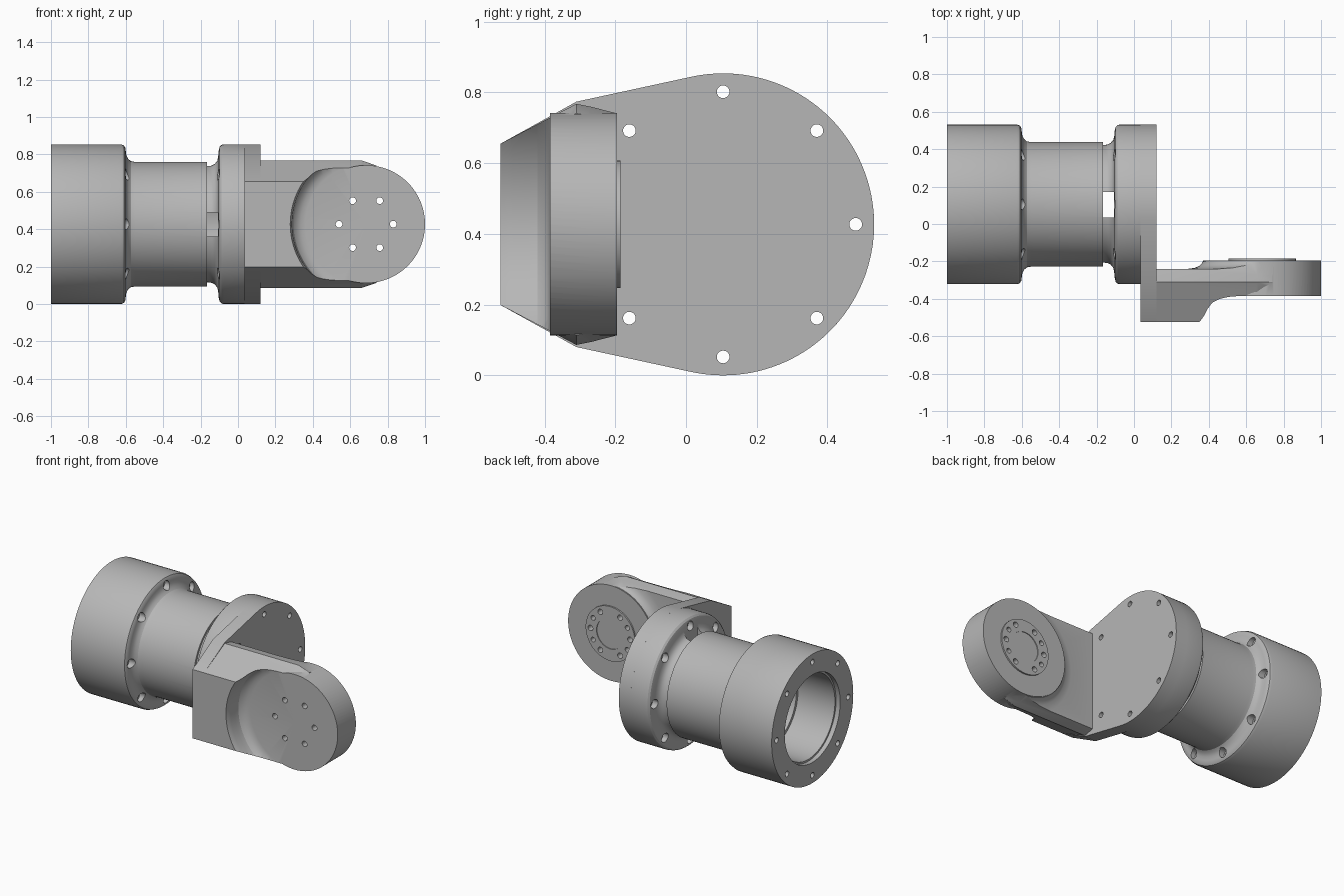
import bpy, bmesh
from math import cos, sin, pi, radians
from mathutils import Vector, Matrix

if "Cube" in bpy.data.objects:
    bpy.data.objects.remove(bpy.data.objects["Cube"])

metal = bpy.data.materials.new("light_grey_metal")
metal.use_nodes = True
GREY = (0.47, 0.47, 0.47, 1)
metal.diffuse_color = GREY
metal.node_tree.nodes["Principled BSDF"].inputs["Base Color"].default_value = GREY

Z = 0.427                            # height of both axes
TUBE = Vector((0, 0.105, Z))         # main axis, along x
DISC = Vector((0.685, 0, Z))         # joint axis, along y
X, Y = Vector((1, 0, 0)), Vector((0, 1, 0))


def finish(name, bm):
    bmesh.ops.remove_doubles(bm, verts=bm.verts, dist=1e-5)
    bmesh.ops.recalc_face_normals(bm, faces=bm.faces)
    mesh = bpy.data.meshes.new(name)
    bm.to_mesh(mesh)
    bm.free()
    mesh.materials.append(metal)
    ob = bpy.data.objects.new(name, mesh)
    bpy.context.collection.objects.link(ob)
    return ob


def lathe(name, profile, axis, centre, steps=96):
    """Spin a closed outline of (position along axis, radius)."""
    bm = bmesh.new()
    vs = [bm.verts.new(centre + axis * h + Vector((0, 0, r))) for h, r in profile]
    es = []
    for a, b in zip(vs, vs[1:] + vs[:1]):
        if (a.co - centre).cross(axis).length > 1e-6 or (b.co - centre).cross(axis).length > 1e-6:
            es.append(bm.edges.new((a, b)))
    bmesh.ops.spin(bm, geom=vs + es, cent=centre, axis=axis, angle=2 * pi, steps=steps)
    return finish(name, bm)


def loft(name, sections):
    """Skin matching (y, z) outlines placed at successive x."""
    bm = bmesh.new()
    rings = [[bm.verts.new((x, y, z)) for y, z in pts] for x, pts in sections]
    bm.faces.new(rings[0])
    bm.faces.new(rings[-1])
    for a, b in zip(rings, rings[1:]):
        for i in range(len(a)):
            j = (i + 1) % len(a)
            bm.faces.new((a[i], a[j], b[j], b[i]))
    return finish(name, bm)


def pegs(name, axis, spots, radius, start, end):
    """A set of parallel cylinders used to drill holes."""
    bm = bmesh.new()
    turn = Vector((0, 0, 1)).rotation_difference(axis).to_matrix().to_4x4()
    for p in spots:
        place = Matrix.Translation(p + axis * (start + end) / 2) @ turn
        bmesh.ops.create_cone(bm, cap_ends=True, segments=20, radius1=radius,
                              radius2=radius, depth=end - start, matrix=place)
    return finish(name, bm)


def box(name, lo, hi):
    bm = bmesh.new()
    lo, hi = Vector(lo), Vector(hi)
    bmesh.ops.create_cube(bm, size=1, matrix=Matrix.Translation((lo + hi) / 2)
                          @ Matrix.Diagonal((*(hi - lo), 1)))
    return finish(name, bm)


def combine(ob, tools, operation="DIFFERENCE"):
    for t in tools:
        t.hide_render = True
        mod = ob.modifiers.new(t.name, "BOOLEAN")
        mod.operation, mod.solver, mod.object = operation, "EXACT", t
    bpy.context.view_layer.update()
    graph = bpy.context.evaluated_depsgraph_get()
    mesh = bpy.data.meshes.new_from_object(ob.evaluated_get(graph))
    ob.modifiers.clear()
    ob.data = mesh


def smooth(ob):
    for p in ob.data.polygons:
        p.use_smooth = True
    ob.data.set_sharp_from_angle(angle=radians(28))


# Hollow flanged tube
tube = lathe("flanged_tube", [
    (-1, .29), (-1, .427), (-.625, .427), (-.61, .421), (-.602, .408), (-.6, .39),
    (-.597, .37), (-.588, .35), (-.573, .337), (-.55, .333), (-.165, .333),
    (-.165, .318), (-.145, .319), (-.125, .328), (-.111, .345), (-.105, .37),
    (-.103, .395), (-.098, .414), (-.088, .424), (-.075, .427), (.035, .427),
    (.035, 0), (-.06, 0), (-.06, .26), (-.7, .26), (-.7, .278), (-.97, .278),
    (-.97, .29)], X, TUBE)

# Teardrop plate that closes the tube and carries the arm
arc = [radians(-102 + 204 * i / 72) for i in range(73)]
outline = [(TUBE.y + .427 * cos(a), Z + .427 * sin(a)) for a in arc]
outline += [(-.31, Z + .347), (-.525, Z + .228), (-.525, Z - .228), (-.31, Z - .347)]
plate = loft("mounting_plate", [(.035, outline), (.12, outline)])

# Screw holes and head pockets through both flanges
ring = [TUBE + .375 * Vector((0, cos(k * pi / 4), sin(k * pi / 4))) for k in range(8)]
free = [p for p in ring if p.y > -.25]
screws = pegs("screw_cutter", X, ring, .018, -1.1, .02)
plate_screws = pegs("plate_screw_cutter", X, free, .018, -.02, .2)
tube_end = pegs("flange_screw_cutter", X, free, .018, 0, .2)
heads = pegs("head_cutter", X, ring, .03, -.63, -.07)
slot_top = box("top_slot_cutter", (-.165, .035, -.1), (-.108, .17, 1))
slot_front = box("front_slot_cutter", (-.165, -.5, .36), (-.108, 0, .49))
combine(tube, [screws, tube_end, heads, slot_top, slot_front])
combine(plate, [plate_screws])

# Arm with chamfered front
half = [(-.525, .228), (-.31, .341), (-.27, .333), (-.2, .315)]


def section(k):
    return [(y, Z + d * k) for y, d in half] + [(y, Z - d * k) for y, d in reversed(half)]


arm = loft("arm", [(.12, section(1)), (.66, section(1)), (.74, section(.92))])

# Joint disc with raised, recessed boss
disc = lathe("joint_disc", [
    (-.387, 0), (-.387, .315), (-.195, .315), (-.195, .18), (-.185, .18),
    (-.185, .1), (-.19, .1), (-.19, 0)], Y, DISC)
combine(arm, [disc], "UNION")

# Scoops around the disc, front and back
front_scoop = lathe("front_scoop_cutter", [
    (-.385, 0), (-.385, .325), (-.39, .35), (-.402, .373), (-.42, .388), (-.45, .394),
    (-.49, .396), (-.51, .401), (-.6, .43), (-.6, 0)], Y, DISC)
back_scoop = lathe("back_scoop_cutter", [
    (0, .3165), (-.197, .3165), (-.21, .322), (-.223, .335), (-.234, .358),
    (-.24, .4), (-.24, 1.2), (0, 1.2)], Y, DISC)


def around(angles):
    return [DISC + .145 * Vector((cos(radians(a)), 0, sin(radians(a)))) for a in angles]


bolts = pegs("bolt_cutter", Y, around(range(0, 360, 60)), .018, -.5, -.1)
pins = pegs("pin_cutter", Y, around((30, 150, 210, 330)), .016, -.23, -.1)
combine(arm, [front_scoop, back_scoop, bolts, pins])

for ob in list(bpy.data.objects):
    if ob.name.endswith("_cutter") or ob is disc:
        bpy.data.objects.remove(ob)
for ob in (tube, plate, arm):
    smooth(ob)
